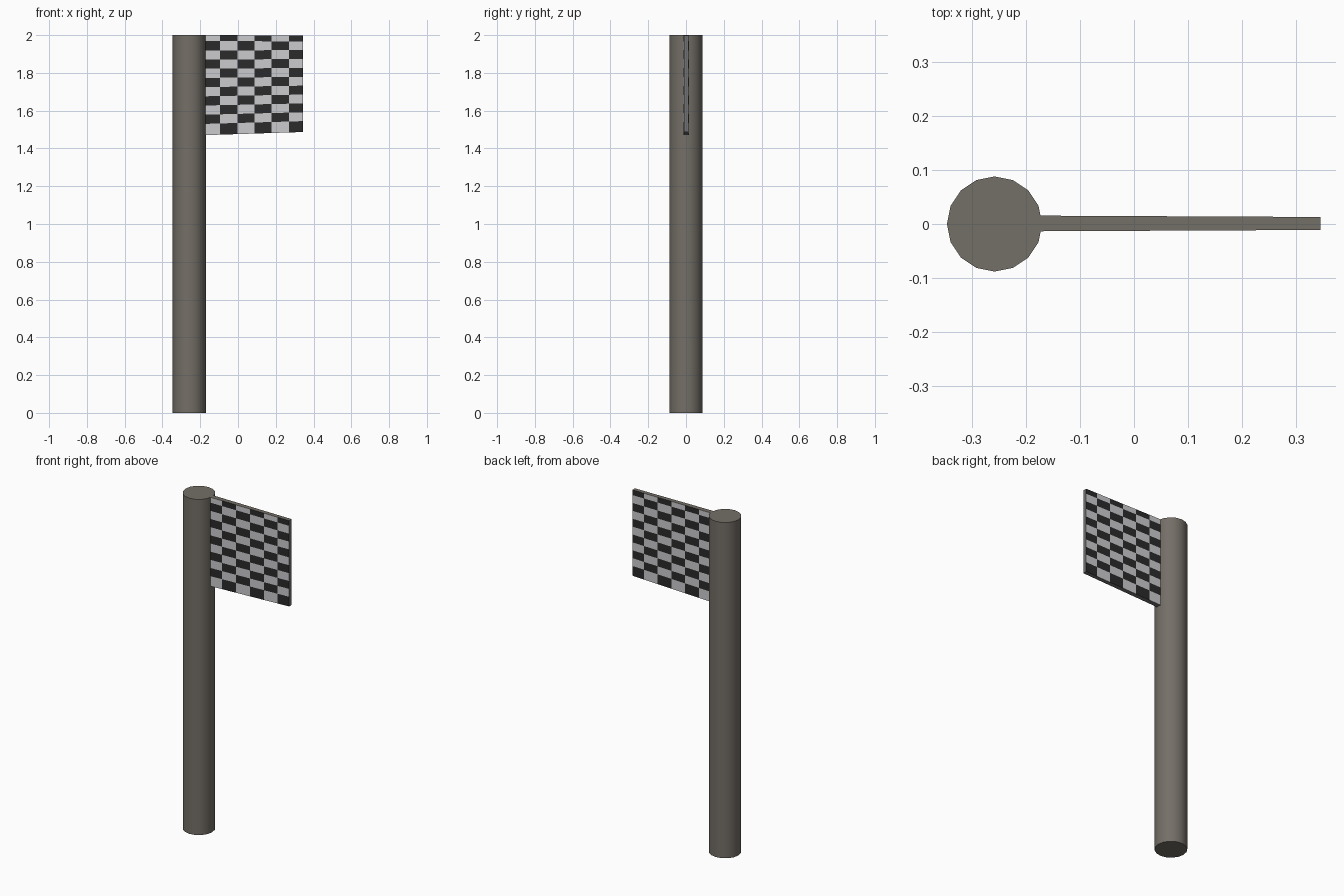
import bpy, bmesh, math

if "Cube" in bpy.data.objects:
    bpy.data.objects.remove(bpy.data.objects["Cube"])


def material(name, rgb):
    m = bpy.data.materials.new(name)
    m.diffuse_color = (*rgb, 1)
    m.use_nodes = True
    m.node_tree.nodes["Principled BSDF"].inputs["Base Color"].default_value = m.diffuse_color
    return m


BROWN = material("weathered brown grey", (0.175, 0.158, 0.135))
LIGHT = material("light grey", (0.60, 0.60, 0.62))
DARK = material("near black", (0.024, 0.024, 0.025))
EDGE = material("edge grey", (0.17, 0.17, 0.17))

# Pole
bpy.ops.mesh.primitive_cylinder_add(vertices=16, radius=0.088, depth=2,
                                    location=(-0.258, 0, 1),
                                    rotation=(0, 0, math.radians(0)))
pole = bpy.context.object
pole.name = "pole"
pole.data.materials.append(BROWN)
bpy.ops.object.shade_smooth_by_angle(angle=math.radians(40))

# Flag: tapered panel cut into a checker grid
X0, X1 = -0.186, 0.345
xs = [X0, -0.095, -0.003, 0.087, 0.178, 0.269, X1]
ROWS = [0] + [0.032 + 0.0487 * i for i in range(10)] + [0.517, 0.53]
ROWS = [0] + [0.032 + 0.0487 * i for i in range(10)] + [0.53]


def point(x, drop, side):
    t = (x - X0) / (X1 - X0)
    z = 2.0 - 0.002 * t - drop * (1 - 0.036 * t)
    half = 0.0145 - 0.0025 * t
    return (x, side * half + 0.001, z)


bm = bmesh.new()
nc, nr = len(xs), len(ROWS)
grid = {(s, i, j): bm.verts.new(point(xs[i], ROWS[j], s))
        for s in (-1, 1) for i in range(nc) for j in range(nr)}


def quad(keys, mat):
    bm.faces.new([grid[k] for k in keys]).material_index = mat


# checkered front and back
for s in (-1, 1):
    for i in range(nc - 1):
        for j in range(nr - 1):
            quad([(s, i, j), (s, i, j + 1), (s, i + 1, j + 1), (s, i + 1, j)],
                 (i + j) % 2)
# top and bottom edges
for i in range(nc - 1):
    for j, mat in ((0, 3), (nr - 1, 2)):
        quad([(-1, i, j), (-1, i + 1, j), (1, i + 1, j), (1, i, j)], mat)
# inner and outer edges
for j in range(nr - 1):
    for i in (0, nc - 1):
        quad([(-1, i, j), (-1, i, j + 1), (1, i, j + 1), (1, i, j)], 2)

bmesh.ops.recalc_face_normals(bm, faces=bm.faces)
mesh = bpy.data.meshes.new("checkered_flag")
bm.to_mesh(mesh)
bm.free()
for m in (LIGHT, DARK, EDGE, BROWN):
    mesh.materials.append(m)
flag = bpy.data.objects.new("checkered_flag", mesh)
bpy.context.collection.objects.link(flag)
